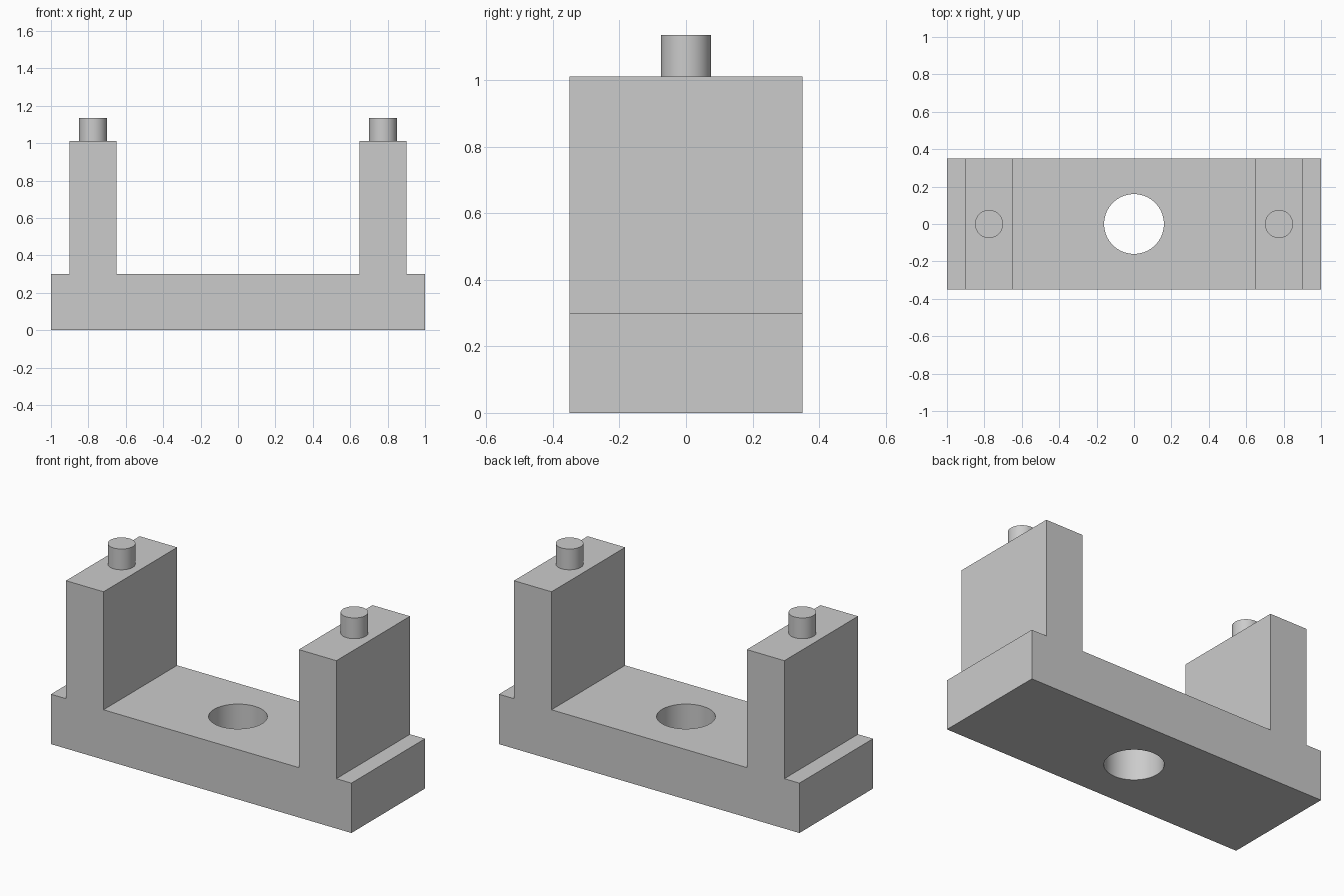
import bpy
import bmesh
import math

default = bpy.data.objects.get("Cube")
if default:
    bpy.data.objects.remove(default, do_unlink=True)

# Single flat grey
GREY = (0.6, 0.6, 0.6, 1.0)
grey = bpy.data.materials.new("light grey")
grey.use_nodes = True
grey.diffuse_color = GREY
grey.node_tree.nodes["Principled BSDF"].inputs["Base Color"].default_value = GREY

HALF_DEPTH = 0.35
BASE_TOP = 0.3
POST_TOP = 1.01
POST_INNER, POST_OUTER = 0.65, 0.9
PEG_TOP = 1.135


def add_object(name, bm):
    mesh = bpy.data.meshes.new(name)
    bmesh.ops.recalc_face_normals(bm, faces=bm.faces)
    bm.to_mesh(mesh)
    bm.free()
    mesh.materials.append(grey)
    obj = bpy.data.objects.new(name, mesh)
    bpy.context.collection.objects.link(obj)
    return obj


def cylinder(name, x, radius, bottom, top):
    bm = bmesh.new()
    bmesh.ops.create_cone(bm, cap_ends=True, segments=64, radius1=radius,
                          radius2=radius, depth=top - bottom)
    bmesh.ops.translate(bm, vec=(x, 0, (bottom + top) / 2), verts=bm.verts)
    return add_object(name, bm)


def smooth(obj):
    bpy.ops.object.select_all(action="DESELECT")
    obj.select_set(True)
    bpy.context.view_layer.objects.active = obj
    bpy.ops.object.shade_smooth_by_angle(angle=math.radians(30))


# Bracket: base and two uprights as one mirrored profile, extruded in depth
half = [(1, 0), (1, BASE_TOP), (POST_OUTER, BASE_TOP), (POST_OUTER, POST_TOP),
        (POST_INNER, POST_TOP), (POST_INNER, BASE_TOP)]
profile = half + [(-x, z) for x, z in reversed(half)]
bm = bmesh.new()
face = bm.faces.new([bm.verts.new((x, -HALF_DEPTH, z)) for x, z in profile])
extruded = bmesh.ops.extrude_face_region(bm, geom=[face], use_keep_orig=True)
new_verts = [v for v in extruded["geom"] if isinstance(v, bmesh.types.BMVert)]
bmesh.ops.translate(bm, vec=(0, 2 * HALF_DEPTH, 0), verts=new_verts)
bracket = add_object("bracket_body", bm)

# Round hole through the middle of the base
cutter = cylinder("hole_cutter", 0, 0.16, -0.1, BASE_TOP + 0.1)
cut = bracket.modifiers.new("centre hole", "BOOLEAN")
cut.operation = "DIFFERENCE"
cut.solver = "EXACT"
cut.object = cutter
bpy.context.view_layer.objects.active = bracket
bpy.ops.object.modifier_apply(modifier=cut.name)
bpy.data.objects.remove(cutter, do_unlink=True)
smooth(bracket)

# Locating peg on each upright
for side, name in ((1, "left_peg"), (-1, "right_peg")):
    x = side * (POST_INNER + POST_OUTER) / 2
    smooth(cylinder(name, x, 0.075, POST_TOP - 0.02, PEG_TOP))
